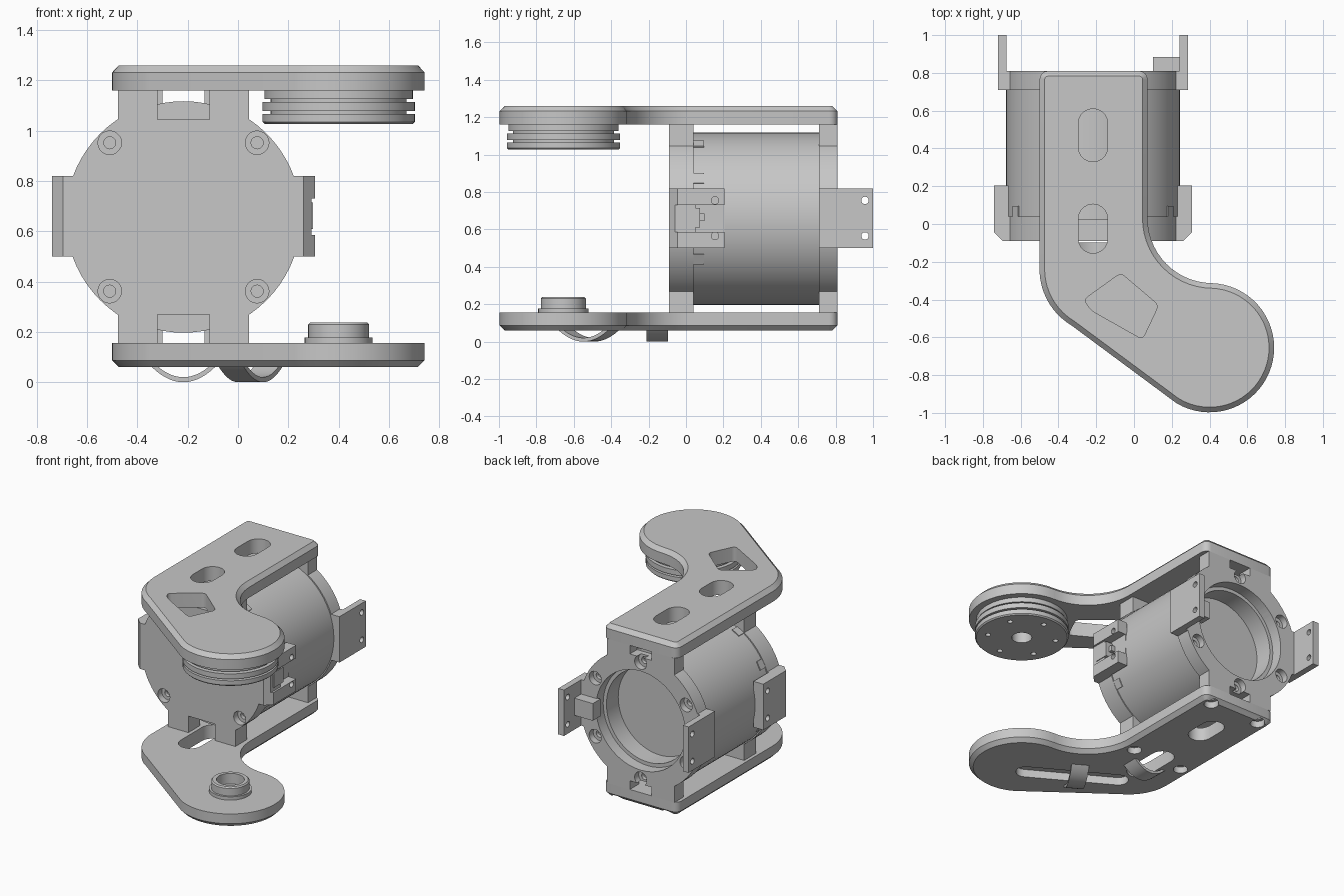
import bpy, bmesh, math
from mathutils import Matrix, Vector

cube = bpy.data.objects.get("Cube")
if cube:
    bpy.data.objects.remove(cube)

GREY = (0.57, 0.57, 0.57, 1)
mat = bpy.data.materials.new("mid grey")
mat.use_nodes = True
mat.diffuse_color = GREY
mat.node_tree.nodes["Principled BSDF"].inputs["Base Color"].default_value = GREY

CX, CZ = -0.217, 0.657            # motor axis
HUB = (0.40, -0.655)              # pulley axis
ALONG_Y = Matrix.Rotation(-math.pi / 2, 4, 'X')
ALONG_X = Matrix.Rotation(math.pi / 2, 4, 'Y')
DOWN = Matrix.Rotation(math.pi, 4, 'X')


def finish(name, bm, matrix=None):
    if matrix:
        bm.transform(matrix)
    bmesh.ops.recalc_face_normals(bm, faces=bm.faces)
    me = bpy.data.meshes.new(name)
    bm.to_mesh(me)
    bm.free()
    me.materials.append(mat)
    ob = bpy.data.objects.new(name, me)
    bpy.context.collection.objects.link(ob)
    return ob


def loft(name, levels, matrix=None):
    # levels: list of (outline, height), each outline with the same point count
    bm = bmesh.new()
    loops = [[bm.verts.new((x, y, z)) for x, y in pts] for pts, z in levels]
    for a, b in zip(loops, loops[1:]):
        for i in range(len(a)):
            bm.faces.new((a[i - 1], a[i], b[i], b[i - 1]))
    bm.faces.new(list(reversed(loops[0])))
    bm.faces.new(loops[-1])
    return finish(name, bm, matrix)


def prism(name, pts, lo, hi, matrix=None):
    return loft(name, [(pts, lo), (pts, hi)], matrix)


def box(name, lo, hi):
    return prism(name, [(lo[0], lo[1]), (hi[0], lo[1]), (hi[0], hi[1]), (lo[0], hi[1])], lo[2], hi[2])


def lathe(name, profile, at, axis=None, steps=48):
    bm = bmesh.new()
    vs = [bm.verts.new((r, 0, h)) for r, h in profile]
    es = [bm.edges.new((a, b)) for a, b in zip(vs, vs[1:] + vs[:1])]
    bmesh.ops.spin(bm, geom=vs + es, cent=(0, 0, 0), axis=(0, 0, 1), angle=2 * math.pi, steps=steps)
    bmesh.ops.remove_doubles(bm, verts=bm.verts, dist=1e-5)
    lone = [e for e in bm.edges if not e.link_faces]
    bmesh.ops.delete(bm, geom=lone, context='EDGES')
    return finish(name, bm, Matrix.Translation(at) @ (axis or Matrix()))


def cylinder(name, r, length, at, axis=None, steps=48):
    return lathe(name, [(0, 0), (r, 0), (r, length), (0, length)], at, axis, steps)


def combine(ob, other, op='DIFFERENCE'):
    other.hide_render = True
    mod = ob.modifiers.new("cut", 'BOOLEAN')
    mod.operation, mod.object, mod.solver = op, other, 'EXACT'
    bpy.context.view_layer.objects.active = ob
    bpy.ops.object.modifier_apply(modifier=mod.name)
    bpy.data.objects.remove(other)


def screw_hole(ob, at, axis=None, r=0.047, depth=0.045, pilot=0.07):
    # counterbore followed by a narrower pilot hole
    combine(ob, lathe("cutter", [(0, -0.02), (r, -0.02), (r, depth), (0.024, depth), (0.024, pilot), (0, pilot)],
                      at, axis, 20))


def arc(cx, cy, r, a0, a1, n=14):
    return [(cx + r * math.cos(math.radians(a0 + (a1 - a0) * i / n)),
             cy + r * math.sin(math.radians(a0 + (a1 - a0) * i / n))) for i in range(n + 1)]


def slot(x, y0, y1, r):
    return arc(x, y1 - r, r, 0, 180, 10) + arc(x, y0 + r, r, 180, 360, 10)


def rounded(pts, t):
    # replace every corner by a short quadratic curve
    out = []
    for i, p in enumerate(pts):
        p, a, b = Vector(p), Vector(pts[i - 1]), Vector(pts[(i + 1) % len(pts)])
        a, b = p + (a - p).normalized() * t, p + (b - p).normalized() * t
        out += [tuple(a * (1 - s) ** 2 + p * 2 * s * (1 - s) + b * s * s) for s in (0, 0.25, 0.5, 0.75, 1)]
    return out


def mirrored(pts, side):
    return pts if side < 0 else [(2 * CX - x, y) for x, y in pts]


# Side plates share one bent outline, drawn inwards by d for the chamfer
def outline(d):
    return (arc(-0.455, 0.765, 0.045 - d, 90, 180, 4)
            + arc(-0.155, -0.24, 0.345 - d, 180, 239)
            + arc(HUB[0], HUB[1], 0.342 - d, 239, 448, 36)
            + arc(0.415, 0.03, 0.343 + d, 270, 180)
            + arc(0.027, 0.765, 0.045 - d, 0, 90, 4))


def plate(name, wall, rim, face):
    return loft(name, [(outline(0), wall), (outline(0), rim), (outline(0.027), face)])


PLATE_SCREWS = [(x, y) for x in (-0.41, -0.02) for y in (0.755, -0.02)]
top_plate = plate("top_plate", 1.16, 1.232, 1.26)
bottom_plate = plate("bottom_plate", 0.155, 0.087, 0.06)

combine(top_plate, prism("cutter", slot(CX, 0.33, 0.61, 0.078), 1.1, 1.3))
combine(top_plate, prism("cutter", slot(CX, -0.155, 0.105, 0.078), 1.1, 1.3))
window = [(-0.07, -0.26), (-0.265, -0.40), (-0.23, -0.455), (0.045, -0.61), (0.13, -0.43)]
combine(top_plate, prism("cutter", rounded(window, 0.028), 1.1, 1.3))
for x, y in PLATE_SCREWS:
    screw_hole(top_plate, (x, y, 1.26), DOWN, pilot=0.12)
    screw_hole(bottom_plate, (x, y, 0.06), pilot=0.12)
for i in range(6):
    a = math.radians(30 + 60 * i)
    screw_hole(top_plate, (HUB[0] + 0.222 * math.cos(a), HUB[1] + 0.222 * math.sin(a), 1.26), DOWN)

# Bottom plate: through slots and a cable channel along the arm
combine(bottom_plate, prism("cutter", slot(CX, 0.33, 0.61, 0.078), 0, 0.3))
combine(bottom_plate, prism("cutter", slot(CX, -0.29, 0.105, 0.078), 0, 0.3))
arm = Matrix.Translation((0.075, -0.535, 0)) @ Matrix.Rotation(math.radians(60), 4, 'Z')
combine(bottom_plate, prism("cutter", slot(0, -0.37, 0.37, 0.065), 0, 0.115, arm))


# Cable straps bowed below the bottom plate
def strap(name, centre, angle, half, width):
    ts = [i / 8 - 1 for i in range(17)]
    pts = [(t * half, 0.075 * t * t) for t in ts] + [(t * half * 0.97, 0.075 * t * t + 0.02) for t in reversed(ts)]
    m = (Matrix.Translation(centre) @ Matrix.Rotation(math.radians(angle), 4, 'Z')
         @ Matrix.Rotation(math.pi / 2, 4, 'X'))
    prism(name, pts, -width / 2, width / 2, m)


strap("body_cable_strap", (CX, -0.155, 0), 0, 0.14, 0.115)
strap("arm_cable_strap", (0.05, -0.52, 0), 60, 0.17, 0.115)

# Bearing boss on the lower arm
lathe("bearing_boss", [(0, 0.15), (0.135, 0.15), (0.135, 0.178), (0.121, 0.178), (0.121, 0.23), (0.113, 0.238),
                       (0.088, 0.238), (0.088, 0.165), (0, 0.165)], (*HUB, 0))

# Grooved pulley below the upper arm
pulley = lathe("pulley", [(0.065, 1.027), (0.295, 1.027), (0.303, 1.035), (0.303, 1.066), (0.27, 1.066), (0.27, 1.078),
                          (0.303, 1.078), (0.303, 1.114), (0.27, 1.114), (0.27, 1.126), (0.295, 1.126),
                          (0.295, 1.162), (0.065, 1.162)], (*HUB, 0), steps=64)
for i in range(6):
    a = math.radians(30 + 60 * i)
    combine(pulley, cylinder("cutter", 0.018, 0.05,
                             (HUB[0] + 0.222 * math.cos(a), HUB[1] + 0.222 * math.sin(a), 1.01), steps=12))

# Motor drum with a recessed rear
lathe("motor_drum", [(0, 0.02), (0.46, 0.02), (0.46, 0.73), (0.32, 0.73), (0.32, 0.60), (0, 0.60)],
      (CX, 0, CZ), ALONG_Y, 72)


# Housings: disc, upright post and side ears fused together
def housing(name, y0, y1, ear):
    ob = cylinder(name, 0.468, y1 - y0, (CX, y0, CZ), ALONG_Y, 72)
    combine(ob, box("post", (-0.477, y0, 0.154), (0.043, y1, 1.161)), 'UNION')
    for side in (-1, 1):
        combine(ob, prism("ear", mirrored(ear, side), 0.5, 0.82), 'UNION')
    return ob


front = housing("front_housing", -0.09, 0.04, [(-0.5, -0.09), (-0.695, -0.09), (-0.74, -0.045), (-0.74, 0.205),
                                               (-0.665, 0.205), (-0.665, 0.04), (-0.5, 0.04)])
back = housing("back_housing", 0.71, 0.81, [(-0.61, 0.71), (-0.72, 0.71), (-0.72, 1.0), (-0.676, 1.0),
                                            (-0.676, 0.81), (-0.61, 0.81)])

# Cable pockets beside the plates
for lo, hi in ((1.045, 1.2), (0.1, 0.27)):
    combine(front, box("cutter", (-0.32, -0.2, lo), (-0.113, 0.1, hi)))
for lo, hi in ((1.10, 1.2), (0.1, 0.215)):
    combine(back, box("cutter", (-0.30, 0.6, lo), (-0.134, 0.9, hi)))

# Left ear of the front housing is forked around a connector
combine(front, box("cutter", (0.245, 0.05, 0.585), (0.4, 0.3, 0.73)))
combine(front, box("cutter", (0.293, -0.2, 0.585), (0.4, 0.1, 0.73)))
box("connector", (0.235, -0.03, 0.61), (0.298, 0.075, 0.715))
box("connector_pin", (0.23, 0.07, 0.645), (0.275, 0.10, 0.685))

# Fixing holes
for x in (-0.51, 0.076):
    for z in (0.362, 0.952):
        screw_hole(front, (x, -0.09, z), ALONG_Y)
combine(back, cylinder("cutter", 0.345, 0.3, (CX, 0.65, CZ), ALONG_Y, 64))
for i in range(6):
    a = math.radians(30 + 60 * i)
    screw_hole(back, (CX + 0.405 * math.cos(a), 0.81, CZ + 0.405 * math.sin(a)),
               Matrix.Rotation(math.pi / 2, 4, 'X'))
for z in (0.565, 0.755):
    combine(back, cylinder("cutter", 0.02, 2, (-1, 0.957, z), ALONG_X, 16))
    for x in (-0.76, 0.28):
        combine(front, cylinder("cutter", 0.02, 0.05, (x, 0.155, z), ALONG_X, 16))

# Rib behind the left rear bracket
box("bracket_rib", (0.10, 0.80, 0.60), (0.245, 0.885, 0.72))

# Small clips round the front of the drum
for i, angle in enumerate((28, 60, 120, 152, 208, 332)):
    clip = box("drum_clip_%d" % (i + 1), (0.44, 0.03, -0.03), (0.466, 0.095, 0.03))
    clip.data.transform(Matrix.Translation((CX, 0, CZ)) @ Matrix.Rotation(-math.radians(angle), 4, 'Y'))

# Smooth round walls, keep edges sharp
bpy.ops.object.select_all(action='DESELECT')
for ob in bpy.context.collection.objects:
    if ob.type == 'MESH' and ob.data.materials and ob.data.materials[0] == mat:
        ob.select_set(True)
        bpy.context.view_layer.objects.active = ob
bpy.ops.object.shade_smooth_by_angle(angle=math.radians(25))
